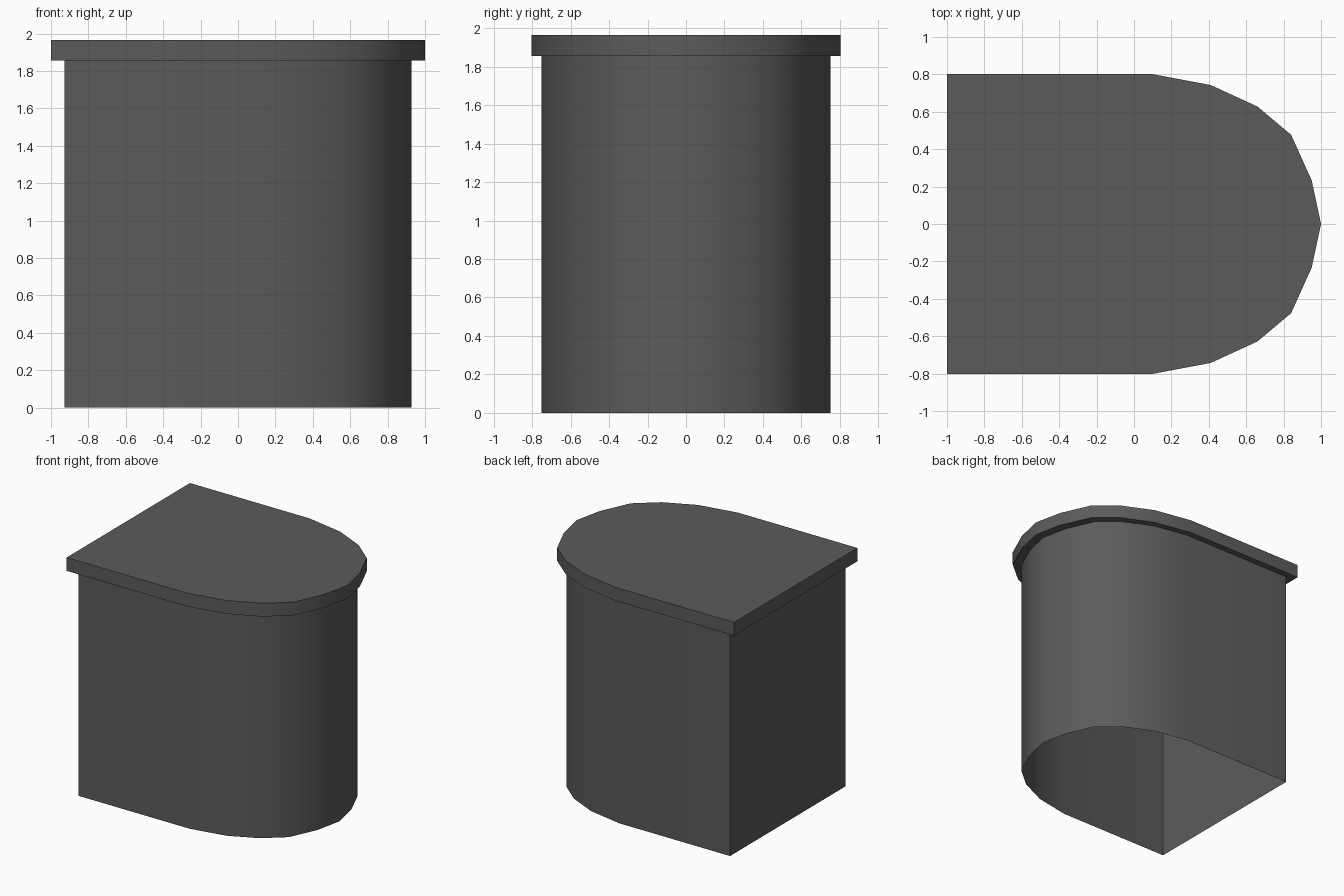
import bpy
import bmesh
import math

if "Cube" in bpy.data.objects:
    bpy.data.objects.remove(bpy.data.objects["Cube"], do_unlink=True)

grey = bpy.data.materials.new("dark grey")
grey.use_nodes = True
colour = (0.105, 0.105, 0.105, 1)
grey.diffuse_color = colour
grey.node_tree.nodes["Principled BSDF"].inputs["Base Color"].default_value = colour

# Half outline of the D shape, mirrored across y
half = [(-1, -0.803), (0.09, -0.803), (0.41, -0.743), (0.66, -0.628), (0.84, -0.477), (0.95, -0.233)]
outline = half + [(1, 0)] + [(x, -y) for x, y in reversed(half)]


def prism(name, scale_x, scale_y, bottom, top, capped):
    """Extrude the D outline upward, with or without end caps."""
    bm = bmesh.new()
    rings = [[bm.verts.new((x * scale_x, y * scale_y, z)) for x, y in outline] for z in (bottom, top)]
    low, high = rings
    n = len(outline)
    for i in range(n):
        j = (i + 1) % n
        bm.faces.new((low[i], low[j], high[j], high[i]))
    if capped:
        bm.faces.new(high)
        bm.faces.new(list(reversed(low)))
    mesh = bpy.data.meshes.new(name)
    bm.to_mesh(mesh)
    bm.free()
    mesh.materials.append(grey)
    obj = bpy.data.objects.new(name, mesh)
    bpy.context.collection.objects.link(obj)
    bpy.ops.object.select_all(action="DESELECT")
    obj.select_set(True)
    bpy.context.view_layer.objects.active = obj
    bpy.ops.object.shade_smooth_by_angle(angle=math.radians(30))
    return obj


# Thin open-bottomed wall and the overhanging lid
prism("bin_body", 0.927, 0.935, 0, 1.855, False)
prism("bin_lid", 1, 1, 1.855, 1.965, True)
